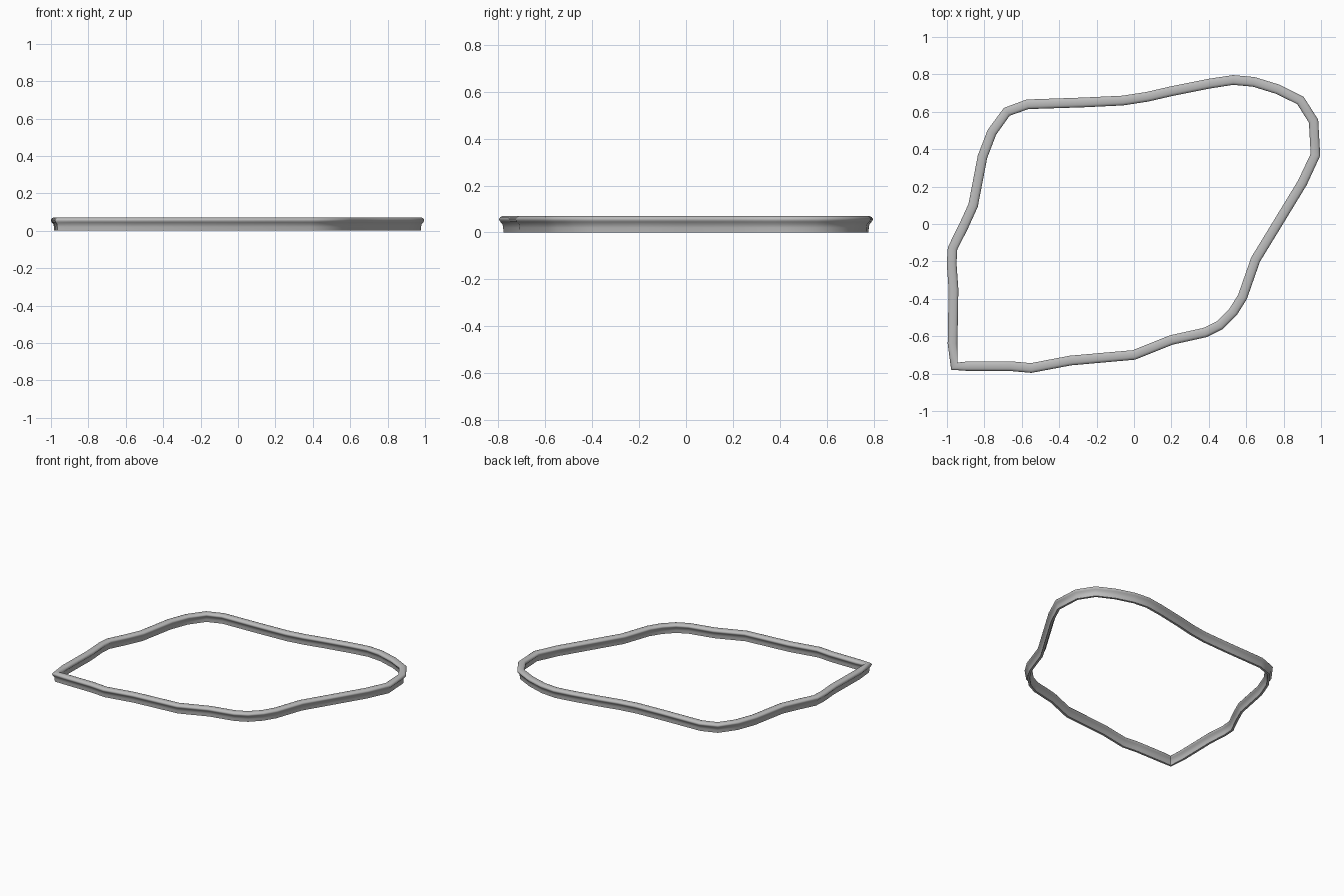
import bpy
import bmesh
import math
from mathutils import Vector

cube = bpy.data.objects.get("Cube")
if cube:
    bpy.data.objects.remove(cube, do_unlink=True)

grey = bpy.data.materials.new("rubber_grey")
grey.use_nodes = True
grey.diffuse_color = (0.5, 0.5, 0.5, 1)
grey.node_tree.nodes["Principled BSDF"].inputs["Base Color"].default_value = (0.5, 0.5, 0.5, 1)

# Closed centre line of the seal, counter-clockwise from the sharp corner
path = [Vector(p) for p in (
    (-.96, -.76), (-.88, -.76), (-.66, -.76), (-.55, -.77), (-.34, -.73), (0, -.70),
    (.20, -.62), (.38, -.58), (.46, -.54), (.53, -.47), (.58, -.39), (.65, -.19),
    (.76, -.01), (.90, .22), (.97, .37), (.96, .55), (.89, .66), (.77, .72),
    (.64, .76), (.53, .77), (.40, .75), (.20, .71), (.07, .68), (-.06, .66),
    (-.27, .65), (-.57, .64), (-.68, .60), (-.76, .49), (-.81, .36), (-.86, .10),
    (-.91, -.01), (-.97, -.13), (-.975, -.21), (-.965, -.35), (-.97, -.64))]

# Cross-section: rounded bead on top of a narrow lip
half = [(.008, 0), (.009, .02), (.012, .036), (.021, .045), (.026, .053),
        (.026, .059), (.021, .066), (.012, .07)]
section = half + [(-w, z) for w, z in reversed(half)]

# Sweep the section around the path
bm = bmesh.new()
rings = []
n = len(path)
for i, p in enumerate(path):
    before = (p - path[i - 1]).normalized()
    after = (path[(i + 1) % n] - p).normalized()
    along = (before + after).normalized()
    out = Vector((along.y, -along.x))
    rings.append([bm.verts.new((p.x + out.x * w, p.y + out.y * w, z)) for w, z in section])
for i, ring in enumerate(rings):
    nxt = rings[(i + 1) % n]
    for j in range(len(section)):
        k = (j + 1) % len(section)
        bm.faces.new((ring[j], nxt[j], nxt[k], ring[k]))
bmesh.ops.recalc_face_normals(bm, faces=bm.faces)

mesh = bpy.data.meshes.new("seal_ring")
bm.to_mesh(mesh)
bm.free()
mesh.materials.append(grey)
seal = bpy.data.objects.new("seal_ring", mesh)
bpy.context.collection.objects.link(seal)

# Smooth shading with the lip edges kept sharp
bpy.context.view_layer.objects.active = seal
seal.select_set(True)
bpy.ops.object.shade_smooth_by_angle(angle=math.radians(50))
